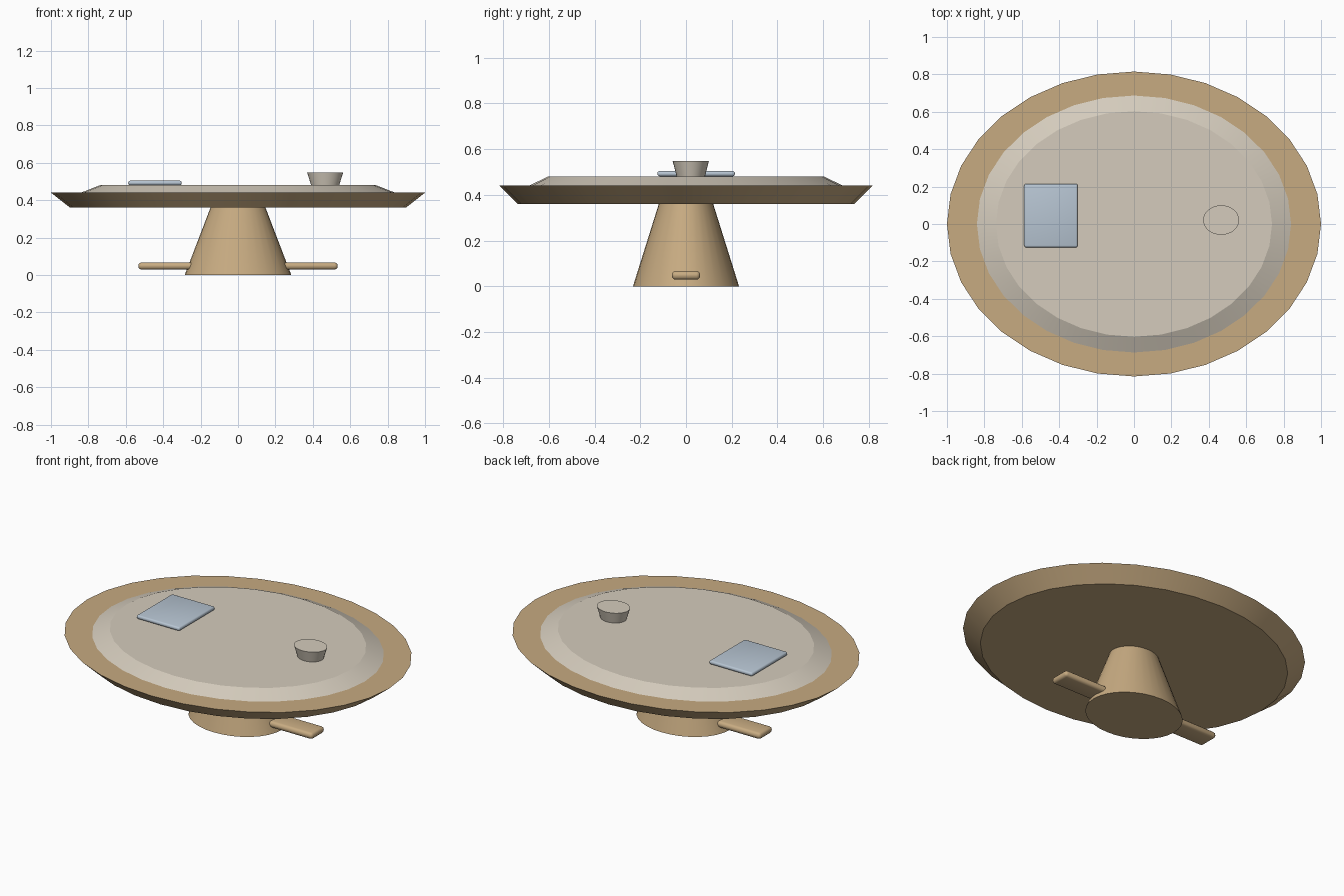
import bpy, bmesh, math

if "Cube" in bpy.data.objects:
    bpy.data.objects.remove(bpy.data.objects["Cube"])


def material(name, rgb):
    m = bpy.data.materials.new(name)
    m.diffuse_color = (*rgb, 1)
    m.use_nodes = True
    m.node_tree.nodes["Principled BSDF"].inputs["Base Color"].default_value = m.diffuse_color
    return m


WOOD = material("tan wood", (0.57, 0.405, 0.22))
STONE = material("pale stone", (0.66, 0.60, 0.505))
BLUE = material("pale blue", (0.475, 0.56, 0.65))


def finish(bm, name, mat, angle):
    me = bpy.data.meshes.new(name)
    bm.to_mesh(me)
    bm.free()
    ob = bpy.data.objects.new(name, me)
    bpy.context.collection.objects.link(ob)
    me.materials.append(mat)
    bpy.ops.object.select_all(action='DESELECT')
    ob.select_set(True)
    bpy.context.view_layer.objects.active = ob
    bpy.ops.object.shade_smooth_by_angle(angle=math.radians(angle))
    return ob


def oval(name, mat, z0, r0, z1, r1, centre=(0, 0), sides=32):
    """Tapered elliptical drum; r0 and r1 are (x, y) radii at z0 and z1."""
    bm = bmesh.new()
    rings = []
    for z, (rx, ry) in ((z0, r0), (z1, r1)):
        angles = [2 * math.pi * i / sides for i in range(sides)]
        rings.append([bm.verts.new((centre[0] + rx * math.cos(a),
                                    centre[1] + ry * math.sin(a), z)) for a in angles])
    low, high = rings
    bm.faces.new(low[::-1])
    bm.faces.new(high)
    for i in range(sides):
        j = (i + 1) % sides
        bm.faces.new((low[i], low[j], high[j], high[i]))
    return finish(bm, name, mat, 18)


def rounded_box(name, mat, lo, hi, radius):
    """Box between two corners with rounded edges."""
    bm = bmesh.new()
    bmesh.ops.create_cube(bm, size=1)
    for v in bm.verts:
        v.co = [(a + b) / 2 + c * (b - a) for a, b, c in zip(lo, hi, v.co)]
    bmesh.ops.bevel(bm, geom=bm.edges[:], offset=radius, segments=3,
                    profile=0.5, affect='EDGES')
    return finish(bm, name, mat, 35)


# Table top with undercut edge, and raised inlay
oval("table_top", WOOD, 0.36, (0.898, 0.735), 0.44, (1.0, 0.815))
oval("raised_inlay", STONE, 0.44, (0.84, 0.687), 0.48, (0.738, 0.603))

# Pedestal and foot bar
oval("pedestal", WOOD, 0.0, (0.285, 0.232), 0.36, (0.147, 0.119))
rounded_box("foot_bar", WOOD, (-0.533, -0.062, 0.029), (0.533, 0.062, 0.067), 0.017)

# Things on the table: booklet and cup
rounded_box("booklet", BLUE, (-0.587, -0.125, 0.481), (-0.301, 0.214, 0.504), 0.010)
oval("cup", STONE, 0.48, (0.075, 0.062), 0.547, (0.096, 0.079), (0.466, 0.021))
